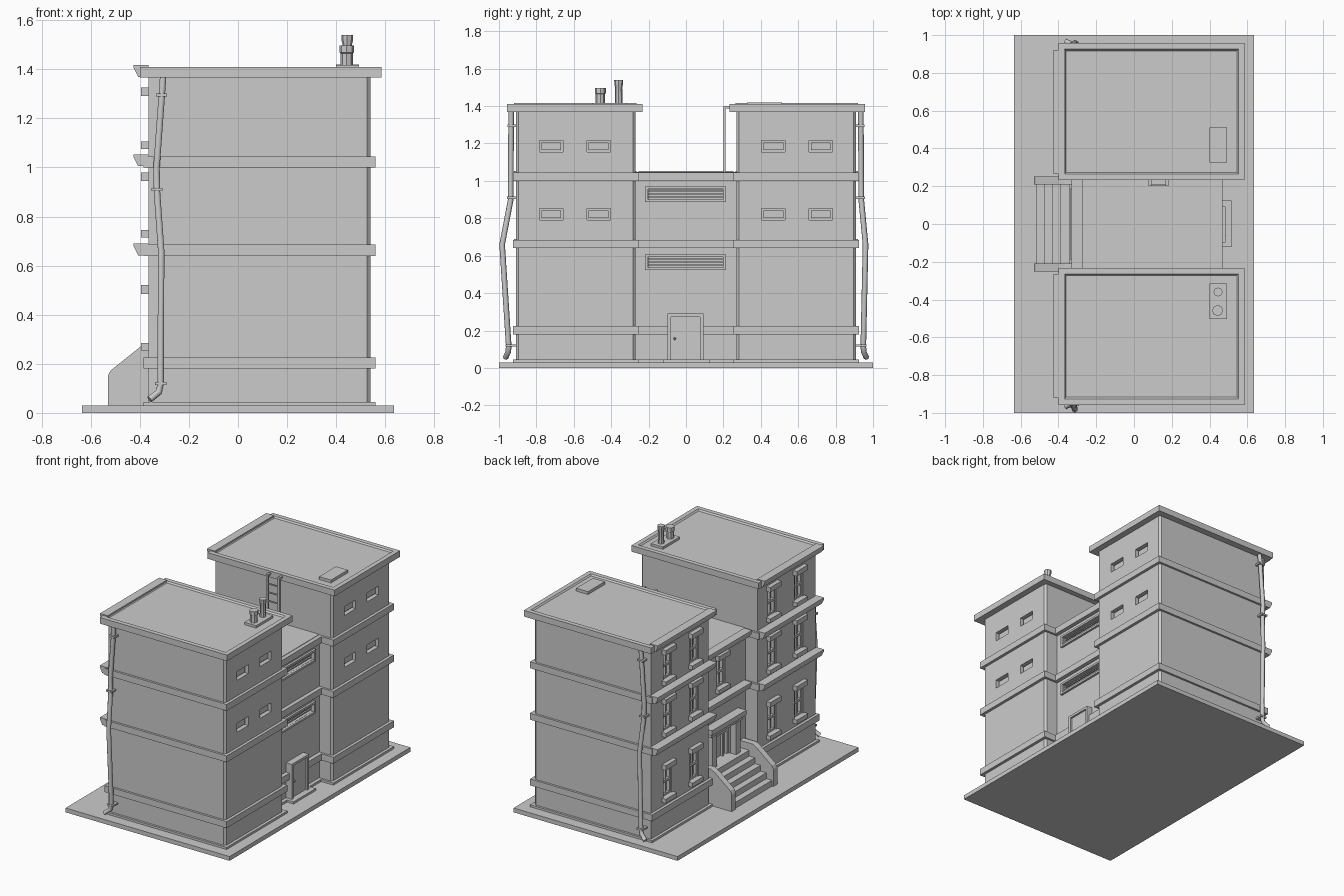
import bpy, bmesh, math
from mathutils import Vector

if "Cube" in bpy.data.objects:
    bpy.data.objects.remove(bpy.data.objects["Cube"])


def finish(name, bm):
    bmesh.ops.recalc_face_normals(bm, faces=bm.faces)
    me = bpy.data.meshes.new(name)
    bm.to_mesh(me)
    bm.free()
    ob = bpy.data.objects.new(name, me)
    bpy.context.collection.objects.link(ob)
    return ob


def add_box(bm, x0, x1, y0, y1, z0, z1):
    vs = bmesh.ops.create_cube(bm, size=1)["verts"]
    for v in vs:
        v.co = Vector((x0 if v.co.x < 0 else x1, y0 if v.co.y < 0 else y1, z0 if v.co.z < 0 else z1))
    return vs


def boxes(name, *items):
    bm = bmesh.new()
    for b in items:
        add_box(bm, b[0], b[1], min(b[2:4]), max(b[2:4]), b[4], b[5])
    return finish(name, bm)


def prism(name, profile, y0, y1):
    # x/z outline extruded along y
    bm = bmesh.new()
    f = bm.faces.new([bm.verts.new((x, y0, z)) for x, z in profile])
    r = bmesh.ops.extrude_face_region(bm, geom=[f])
    for v in r["geom"]:
        if isinstance(v, bmesh.types.BMVert):
            v.co.y = y1
    return finish(name, bm)


def cut(ob, items):
    cutter = boxes("cutter", *items)
    m = ob.modifiers.new("cut", "BOOLEAN")
    m.object, m.operation, m.solver = cutter, "DIFFERENCE", "EXACT"
    bpy.context.view_layer.objects.active = ob
    bpy.ops.object.modifier_apply(modifier="cut")
    bpy.data.objects.remove(cutter)


def smooth(ob):
    bpy.ops.object.select_all(action="DESELECT")
    ob.select_set(True)
    bpy.context.view_layer.objects.active = ob
    bpy.ops.object.shade_smooth_by_angle(angle=math.radians(40))


def tube(name, pts, r):
    cu = bpy.data.curves.new(name, "CURVE")
    cu.dimensions, cu.bevel_depth, cu.bevel_resolution, cu.use_fill_caps = "3D", r, 1, True
    sp = cu.splines.new("POLY")
    sp.points.add(len(pts) - 1)
    for p, c in zip(sp.points, pts):
        p.co = (*c, 1)
    ob = bpy.data.objects.new(name, cu)
    bpy.context.collection.objects.link(ob)
    bpy.ops.object.select_all(action="DESELECT")
    ob.select_set(True)
    bpy.context.view_layer.objects.active = ob
    bpy.ops.object.convert(target="MESH")


def lathe(name, x, y, profile, n=8):
    bm = bmesh.new()
    rings = [[bm.verts.new((x + r * math.cos(2 * math.pi * i / n), y + r * math.sin(2 * math.pi * i / n), z))
              for i in range(n)] for r, z in profile]
    for a, b in zip(rings, rings[1:]):
        for i in range(n):
            bm.faces.new((a[i], a[(i + 1) % n], b[(i + 1) % n], b[i]))
    bm.faces.new(rings[0])
    bm.faces.new(rings[-1])
    smooth(finish(name, bm))


FLOORS = [(0.285, 0.485), (0.745, 0.945), (1.105, 1.29)]
BANDS = [(0.03, 0.045), (0.18, 0.225), (0.64, 0.685), (1.0, 1.045)]


def sash(name, x, y, z0, z1):
    # lintel, sill and sash bars of a street window
    boxes(name + "_lintel", (x - 0.03, x + 0.01, y - 0.062, y + 0.062, z1, z1 + 0.035))
    boxes(name + "_sill", (x - 0.03, x + 0.01, y - 0.062, y + 0.062, z0 - 0.03, z0))
    zm, a, b = (z0 + z1) / 2, x + 0.008, x + 0.032
    boxes(name + "_bars", (a, b, y - 0.045, y - 0.032, z0, z1), (a, b, y + 0.032, y + 0.045, z0, z1),
          (a, b, y - 0.045, y + 0.045, z1 - 0.012, z1), (a, b, y - 0.045, y + 0.045, z0, z0 + 0.012),
          (a, b, y - 0.045, y + 0.045, zm - 0.008, zm + 0.008), (a + 0.006, b, y - 0.005, y + 0.005, z0, z1))


def cornice(name, x, y0, y1, z):
    prism(name, [(x, z - 0.048), (x - 0.042, z - 0.048), (x - 0.06, z - 0.012), (x - 0.06, z), (x, z)], y0, y1)


# pavement slab
boxes("pavement", (-0.635, 0.635, -1, 1, 0, 0.03))

for s, side in ((-1, "south"), (1, "north")):
    # wing walls with chamfered rear corners and cut window openings
    bm = bmesh.new()
    add_box(bm, -0.365, 0.54, min(s * 0.27, s * 0.91), max(s * 0.27, s * 0.91), 0.02, 1.38)
    ed = [e for e in bm.edges if all(v.co.x > 0.5 for v in e.verts) and abs(e.verts[0].co.z - e.verts[1].co.z) > 1]
    bmesh.ops.bevel(bm, geom=ed, offset=0.014, segments=1, affect="EDGES")
    wall = finish(side + "_wing_walls", bm)
    holes = []
    for y in (0.43, 0.725):
        for i, (a, b) in enumerate(FLOORS):
            holes.append((-0.4, -0.335, s * y - 0.045, s * y + 0.045, a, b))
            sash(f"{side}_window_{i}", -0.365, s * y, a, b)
    for y in (0.467, 0.72):
        for z in (0.822, 1.185):
            holes.append((0.51, 0.6, s * y - 0.063, s * y + 0.063, z - 0.031, z + 0.031))
            boxes(side + "_small_pane", (0.50, 0.522, s * y - 0.053, s * y + 0.053, z - 0.021, z + 0.021))
    cut(wall, holes)

    # floor bands and street cornices
    for a, b in BANDS:
        boxes(side + "_band", (-0.385, 0.56, s * 0.255, s * 0.925, a, b))
    for z in (0.69, 1.053, 1.417):
        cornice(side + "_cornice", -0.365, s * 0.265, s * 0.92, z)

    # roof slab with shallow sunken deck
    bm = bmesh.new()
    add_box(bm, -0.4, 0.585, min(s * 0.232, s * 0.957), max(s * 0.232, s * 0.957), 1.367, 1.41)
    top = [f for f in bm.faces if f.calc_center_median().z > 1.4]
    bmesh.ops.inset_region(bm, faces=top, thickness=0.045)
    bmesh.ops.inset_region(bm, faces=top, thickness=0.012, depth=-0.01)
    finish(side + "_roof", bm)

    # drainpipe with brackets and spout
    bow = 0.983 if s < 0 else 0.96
    tube(side + "_drainpipe", [(-0.305, s * 0.935, 1.37), (-0.31, s * 0.935, 1.3), (-0.332, s * 0.937, 1.0),
                               (-0.33, s * 0.937, 0.9), (-0.313, s * bow, 0.66), (-0.315, s * 0.948, 0.12),
                               (-0.322, s * 0.95, 0.085), (-0.36, s * 0.965, 0.055)], 0.015)
    for x, y, z in ((-0.312, 0.932, 1.295), (-0.33, 0.935, 0.91), (-0.315, 0.942, 0.12)):
        boxes(side + "_pipe_bracket", (x - 0.023, x + 0.023, s * 0.905, s * (y + 0.022), z - 0.006, z + 0.006))

# link block between the wings
link = boxes("link_walls", (-0.27, 0.44, -0.28, 0.28, 0.02, 1.048))
cut(link, [(-0.3, -0.235, -0.045, 0.045, *FLOORS[1]), (-0.3, -0.225, -0.1, 0.1, 0.235, 0.46)]
    + [(0.41, 0.5, -0.2, 0.2, z - 0.027, z + 0.027) for z in (0.565, 0.928)])
sash("link_window", -0.27, 0, *FLOORS[1])
boxes("link_base", (-0.285, 0.465, -0.27, 0.27, 0.03, 0.045))
for a, b in BANDS[1:]:
    boxes("link_band", (-0.285, 0.468, -0.27, 0.27, a, b))
for z in (0.69, 1.053):
    cornice("link_cornice", -0.272, -0.255, 0.255, z)

# wide rear windows with frames and slats
for z in (0.565, 0.928):
    fr = [(0.43, 0.455, -0.218, 0.213, z + k - 0.007, z + k + 0.007) for k in (-0.035, 0.035)]
    fr += [(0.43, 0.455, y - 0.008, y + 0.008, z - 0.04, z + 0.04) for y in (-0.21, 0.205)]
    boxes("rear_window_frame", *fr)
    boxes("rear_window_slats", *[(0.405, 0.428, -0.2, 0.2, z + k - 0.004, z + k + 0.004) for k in (-0.016, 0, 0.016)])

# rear door, frame, threshold and knob
boxes("rear_door", (0.43, 0.472, -0.08, 0.075, 0.045, 0.275))
boxes("rear_door_frame", (0.43, 0.485, -0.098, -0.08, 0.03, 0.29), (0.43, 0.485, 0.075, 0.093, 0.03, 0.29),
      (0.43, 0.485, -0.098, 0.093, 0.273, 0.29))
boxes("rear_step", (0.43, 0.515, -0.122, 0.125, 0.03, 0.045))
lathe("rear_door_knob", 0.478, -0.06, [(0.004, 0.15), (0.008, 0.157), (0.004, 0.164)], 6)

# entrance door, pilasters and hood
boxes("entrance_door", (-0.24, -0.22, -0.1, 0.1, 0.235, 0.46))
boxes("entrance_bars", *[(-0.258, -0.235, y - 0.008, y + 0.008, 0.235, 0.46) for y in (-0.092, -0.045, 0.045, 0.092)],
      (-0.258, -0.235, -0.1, 0.1, 0.395, 0.41))
boxes("entrance_pilasters", *[(-0.315, -0.265, y - 0.025, y + 0.025, 0.22, 0.47) for y in (-0.13, 0.13)])
boxes("entrance_hood", (-0.32, -0.265, -0.175, 0.175, 0.46, 0.485), (-0.335, -0.265, -0.19, 0.19, 0.485, 0.52))

# entrance stairs and their side walls
prof = [(-0.265, 0.03), (-0.52, 0.03)]
for i in range(5):
    x = -0.52 + i * 0.044
    prof += [(x, 0.03 + (i + 1) * 0.041), (x + 0.044, 0.03 + (i + 1) * 0.041)]
prism("stairs", prof + [(-0.265, 0.235)], -0.22, 0.22)
for s in (-1, 1):
    prism("stair_side_wall", [(-0.265, 0.03), (-0.53, 0.03), (-0.53, 0.15), (-0.52, 0.172), (-0.4, 0.268),
                              (-0.37, 0.285), (-0.265, 0.285)], s * 0.208, s * 0.252)

# roof hatch, chimney plate and chimneys
boxes("roof_hatch", (0.4, 0.492, 0.325, 0.512, 1.395, 1.42))
boxes("chimney_plate", (0.4, 0.492, -0.502, -0.315, 1.395, 1.417))
lathe("wide_chimney", 0.443, -0.458, [(0.025, 1.41), (0.025, 1.465), (0.029, 1.468), (0.029, 1.497)])
lathe("tall_chimney", 0.445, -0.36, [(0.021, 1.41), (0.019, 1.5), (0.023, 1.515), (0.024, 1.54)])

# access ladder on the link roof
for x in (0.085, 0.175):
    boxes("ladder_rail", (x - 0.008, x + 0.008, 0.2, 0.212, 1.04, 1.4), (x - 0.008, x + 0.008, 0.2, 0.24, 1.388, 1.4))
boxes("ladder_rungs", *[(0.085, 0.175, 0.202, 0.21, z, z + 0.008) for z in (1.09, 1.15, 1.21, 1.27, 1.33)])
